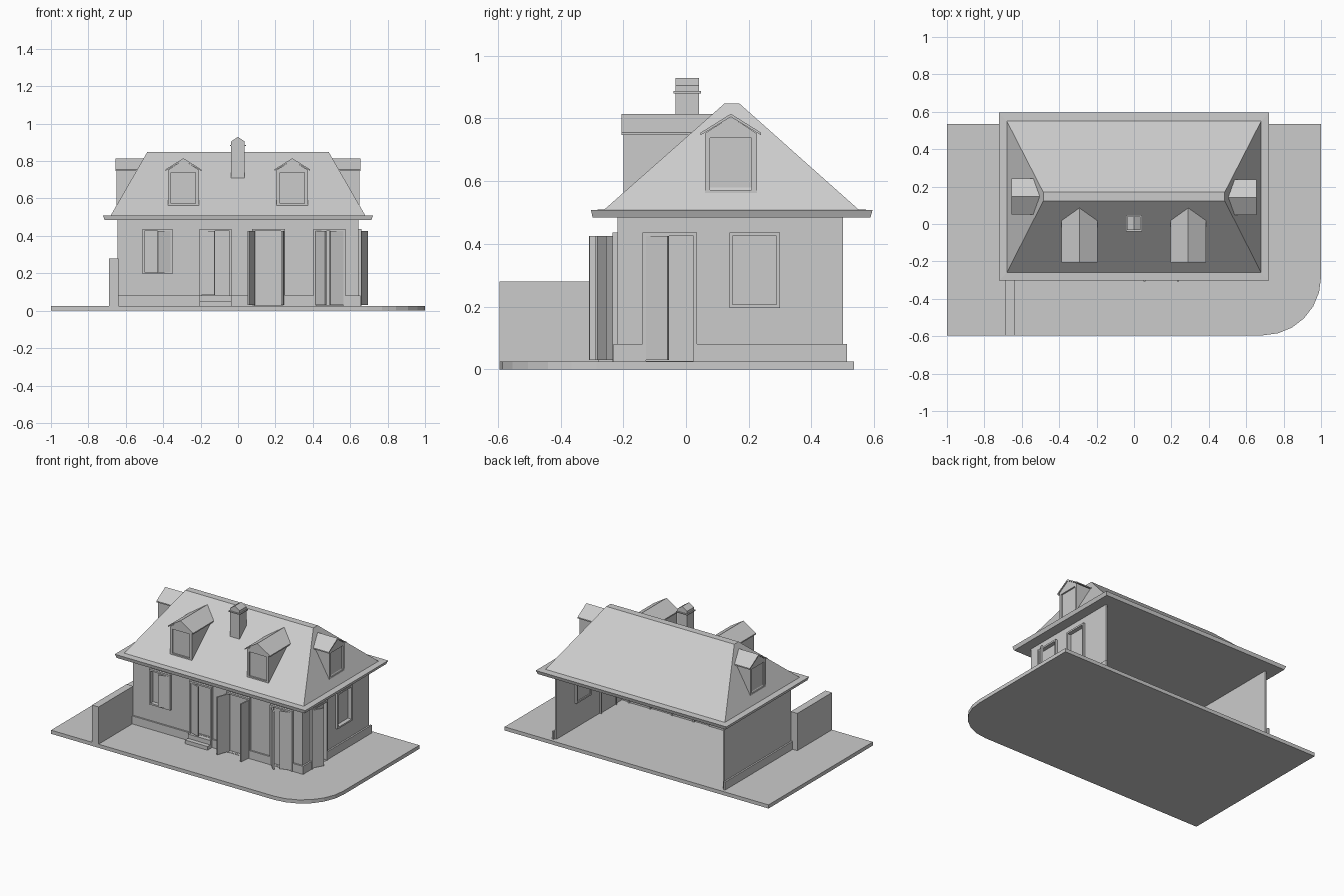
import bpy, bmesh, math
from mathutils import Matrix, Vector

if "Cube" in bpy.data.objects:
    bpy.data.objects.remove(bpy.data.objects["Cube"])


def make(name, verts, faces, mat=None):
    me = bpy.data.meshes.new(name)
    me.from_pydata([Vector(v) for v in verts], [], faces)
    if mat:
        me.transform(mat)
    bm = bmesh.new()
    bm.from_mesh(me)
    bmesh.ops.recalc_face_normals(bm, faces=bm.faces)
    bm.to_mesh(me)
    bm.free()
    ob = bpy.data.objects.new(name, me)
    bpy.context.collection.objects.link(ob)
    return ob


def loft(name, rings, mat=None):
    n = len(rings[0])
    faces = [list(range(n)), list(range(n * (len(rings) - 1), n * len(rings)))]
    for k in range(len(rings) - 1):
        for i in range(n):
            j = (i + 1) % n
            faces.append((k * n + i, k * n + j, k * n + n + j, k * n + n + i))
    return make(name, [v for r in rings for v in r], faces, mat)


def prism(name, pts, z0, z1, mat=None):
    return loft(name, [[(x, y, z) for x, y in pts] for z in (z0, z1)], mat)


def box(name, x0, x1, y0, y1, z0, z1, mat=None):
    return prism(name, [(x0, y0), (x1, y0), (x1, y1), (x0, y1)], z0, z1, mat)


def cut(ob, cutter):
    m = ob.modifiers.new("cut", 'BOOLEAN')
    m.operation = 'DIFFERENCE'
    m.solver = 'EXACT'
    m.object = cutter
    cutter.hide_render = True
    cutter.hide_viewport = True
    cutter.display_type = 'WIRE'


# Ground slab with one rounded corner
arc = [(0.69 + 0.31 * math.sin(math.radians(a)), -0.285 - 0.31 * math.cos(math.radians(a)))
       for a in range(0, 91, 15)]
prism("ground_slab", [(-1, -0.595)] + arc + [(1, 0.535), (-1, 0.535)], 0, 0.025)

# Garden wall
box("garden_wall", -0.69, -0.64, -0.595, -0.22, 0.02, 0.28)


# U-shaped walls and plinth, open at the back
def u_shape(name, x, y0, y1, t, z0, z1):
    return prism(name, [(-x, y0), (x, y0), (x, y1), (x - t, y1), (x - t, y0 + t),
                        (-x + t, y0 + t), (-x + t, y1), (-x, y1)], z0, z1)


walls = u_shape("house_walls", 0.643, -0.219, 0.50, 0.012, 0.02, 0.49)
plinth = u_shape("plinth", 0.655, -0.231, 0.513, 0.011, 0.02, 0.08)

# Openings: local x along the wall, local -y outward
FRONT = Matrix.Translation((0, -0.219, 0))
RIGHT = Matrix.Translation((0.643, 0, 0)) @ Matrix.Rotation(math.pi / 2, 4, 'Z')
openings = [("front_window", FRONT, -0.51, -0.35, 0.195),
            ("front_door", FRONT, -0.205, -0.035, 0.08),
            ("double_door", FRONT, 0.075, 0.25, 0.025),
            ("corner_door", FRONT, 0.405, 0.575, 0.025),
            ("side_door", RIGHT, -0.138, 0.035, 0.025),
            ("side_window", RIGHT, 0.138, 0.30, 0.195)]
for name, mat, a, b, z in openings:
    top, t = 0.437, 0.011
    cutter = box(name + "_cutter", a + 0.003, b - 0.003, -0.06, 0.03, z + 0.002, top - 0.003, mat)
    cut(walls, cutter)
    if z < 0.1:
        cut(plinth, cutter)
    # surround and recessed panel
    y0, y1 = -0.016, 0.025
    box(name + "_jamb_left", a, a + t, y0, y1, z, top, mat)
    box(name + "_jamb_right", b - t, b, y0, y1, z, top, mat)
    box(name + "_lintel", a + t, b - t, y0, y1, top - t, top, mat)
    if "window" in name:
        box(name + "_sill", a + t, b - t, y0, y1, z, z + t, mat)
    box(name + "_panel", a + t, b - t, 0.012, 0.018, z, top - t, mat)


# Open leaves, from hinge to free edge
def leaf(name, p, q, z0, z1=0.425):
    p, q = Vector(p), Vector(q)
    d = (q - p).normalized() * 0.005
    n = Vector((-d.y, d.x))
    prism(name, [p + n, q + n, q - n, p - n], z0, z1)


leaf("window_shutter", (-0.357, -0.225), (-0.43, -0.25), 0.205)
leaf("front_door_leaf", (-0.197, -0.225), (-0.125, -0.25), 0.085)
leaf("double_door_leaf_left", (0.085, -0.225), (0.055, -0.308), 0.03)
leaf("double_door_leaf_right", (0.243, -0.225), (0.235, -0.308), 0.03)
leaf("corner_door_leaf_left", (0.412, -0.225), (0.47, -0.285), 0.03)
leaf("corner_door_leaf_right", (0.565, -0.225), (0.492, -0.25), 0.03)
leaf("side_door_leaf", (0.648, -0.13), (0.69, -0.057), 0.03)

# Entrance steps
box("step_lower", -0.205, -0.035, -0.28, -0.21, 0.02, 0.05)
box("step_upper", -0.205, -0.035, -0.25, -0.20, 0.02, 0.08)


# Hipped roof with eave board and flat ridge
def rect(x, y0, y1, z):
    return [(-x, y0, z), (x, y0, z), (x, y1, z), (-x, y1, z)]


loft("hipped_roof", [rect(0.712, -0.298, 0.588, 0.484), rect(0.722, -0.303, 0.595, 0.508),
                     rect(0.68, -0.26, 0.55, 0.51), rect(0.485, 0.123, 0.17, 0.848)])


# Dormers: every profile runs back until it meets the roof slope
def dormer(name, x, y, angle, slope):
    mat = Matrix.Translation((x, y, 0)) @ Matrix.Rotation(math.radians(angle), 4, 'Z')

    def run(part, pts, front):
        return loft(name + part, [[(u, front, z) for u, z in pts],
                                  [(u, (z - 0.55) / slope, z) for u, z in pts]], mat)

    body = run("_body", [(-0.083, 0.558), (0.083, 0.558), (0.083, 0.752), (0, 0.806), (-0.083, 0.752)], 0)
    run("_roof", [(-0.096, 0.747), (0, 0.805), (0.096, 0.747), (0.096, 0.755), (0, 0.815),
                  (-0.096, 0.755)], -0.005)
    cut(body, box(name + "_cutter", -0.066, 0.066, -0.02, 0.012, 0.572, 0.738, mat))
    box(name + "_pane", -0.066, 0.066, 0.010, 0.014, 0.572, 0.738, mat)


dormer("dormer_front_left", -0.292, -0.2, 0, 0.88)
dormer("dormer_front_right", 0.29, -0.2, 0, 0.88)
dormer("dormer_right", 0.65, 0.143, 90, 1.73)
dormer("dormer_left", -0.65, 0.148, -90, 1.73)

# Chimney with band and gabled cap
box("chimney_stack", -0.037, 0.035, -0.033, 0.041, 0.70, 0.882)
box("chimney_band", -0.044, 0.042, -0.04, 0.048, 0.88, 0.887)
cap = [(-0.037, 0.887), (0.035, 0.887), (0.035, 0.905), (-0.001, 0.929), (-0.037, 0.905)]
loft("chimney_cap", [[(x, y, z) for x, z in cap] for y in (-0.033, 0.041)])
